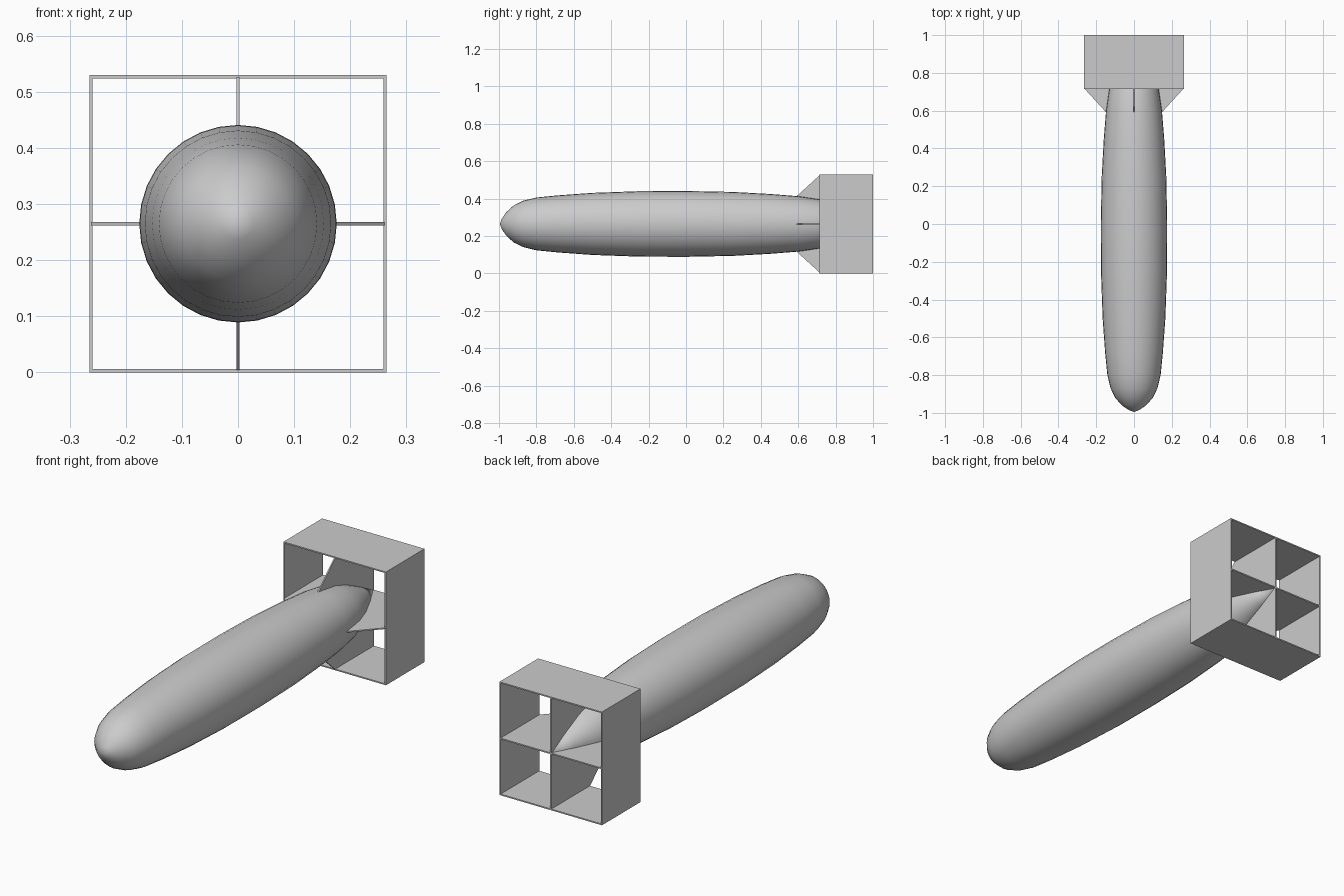
import bpy, bmesh, math
from mathutils import Matrix

if "Cube" in bpy.data.objects:
    bpy.data.objects.remove(bpy.data.objects["Cube"])

CZ = 0.265          # height of the body axis
HALF = 0.265        # half size of the tail box
grey = bpy.data.materials.new("plain grey")
grey.diffuse_color = (0.6, 0.6, 0.6, 1)
grey.use_nodes = True
grey.node_tree.nodes["Principled BSDF"].inputs["Base Color"].default_value = grey.diffuse_color


def finish(name, bm):
    bmesh.ops.recalc_face_normals(bm, faces=bm.faces)
    me = bpy.data.meshes.new(name)
    bm.to_mesh(me)
    bm.free()
    ob = bpy.data.objects.new(name, me)
    me.materials.append(grey)
    bpy.context.collection.objects.link(ob)
    return ob


# Body: profile of (y, radius) spun round the long axis
profile = [(-0.995, 0), (-0.985, 0.028), (-0.96, 0.064), (-0.92, 0.1), (-0.87, 0.124),
           (-0.80, 0.141), (-0.68, 0.153), (-0.5, 0.166), (-0.25, 0.175), (0, 0.176),
           (0.25, 0.171), (0.45, 0.16), (0.6, 0.148), (0.715, 0.131), (0.80, 0.103),
           (0.90, 0.055), (1.0, 0)]
bm = bmesh.new()
vs = [bm.verts.new((r, y, CZ)) for y, r in profile]
es = [bm.edges.new(p) for p in zip(vs, vs[1:])]
bmesh.ops.spin(bm, geom=vs + es, cent=(0, 0, CZ), axis=(0, 1, 0),
               angle=math.tau, steps=32, use_duplicate=False)
bmesh.ops.remove_doubles(bm, verts=bm.verts, dist=1e-4)
body = finish("body", bm)
for p in body.data.polygons:
    p.use_smooth = True

# Four fins: slanted leading edge, running in to the axis at the back
outline = [(0.0, 0.6), (0.142, 0.585), (HALF - 0.004, 0.715), (HALF - 0.004, 1.0), (0.0, 1.0)]
T = 0.003
for i, side in enumerate(("right", "top", "left", "bottom")):
    bm = bmesh.new()
    f = bm.faces.new([bm.verts.new((x, y, -T)) for x, y in outline])
    ext = bmesh.ops.extrude_face_region(bm, geom=[f])
    bmesh.ops.translate(bm, vec=(0, 0, 2 * T),
                        verts=[v for v in ext["geom"] if isinstance(v, bmesh.types.BMVert)])
    bm.transform(Matrix.Translation((0, 0, CZ)) @ Matrix.Rotation(-i * math.pi / 2, 4, 'Y'))
    finish(side + "_fin", bm)

# Square open box round the tail: four mitred walls as one tube
bm = bmesh.new()
corners = [(1, 1), (-1, 1), (-1, -1), (1, -1)]
rings = [[bm.verts.new((sx * h, y, CZ + sz * h)) for sx, sz in corners]
         for h, y in ((HALF, 0.715), (HALF, 1.0), (HALF - 0.006, 1.0), (HALF - 0.006, 0.715))]
for a, b in zip(rings, rings[1:] + rings[:1]):
    for k in range(4):
        n = (k + 1) % 4
        bm.faces.new((a[k], a[n], b[n], b[k]))
finish("tail_box", bm)
